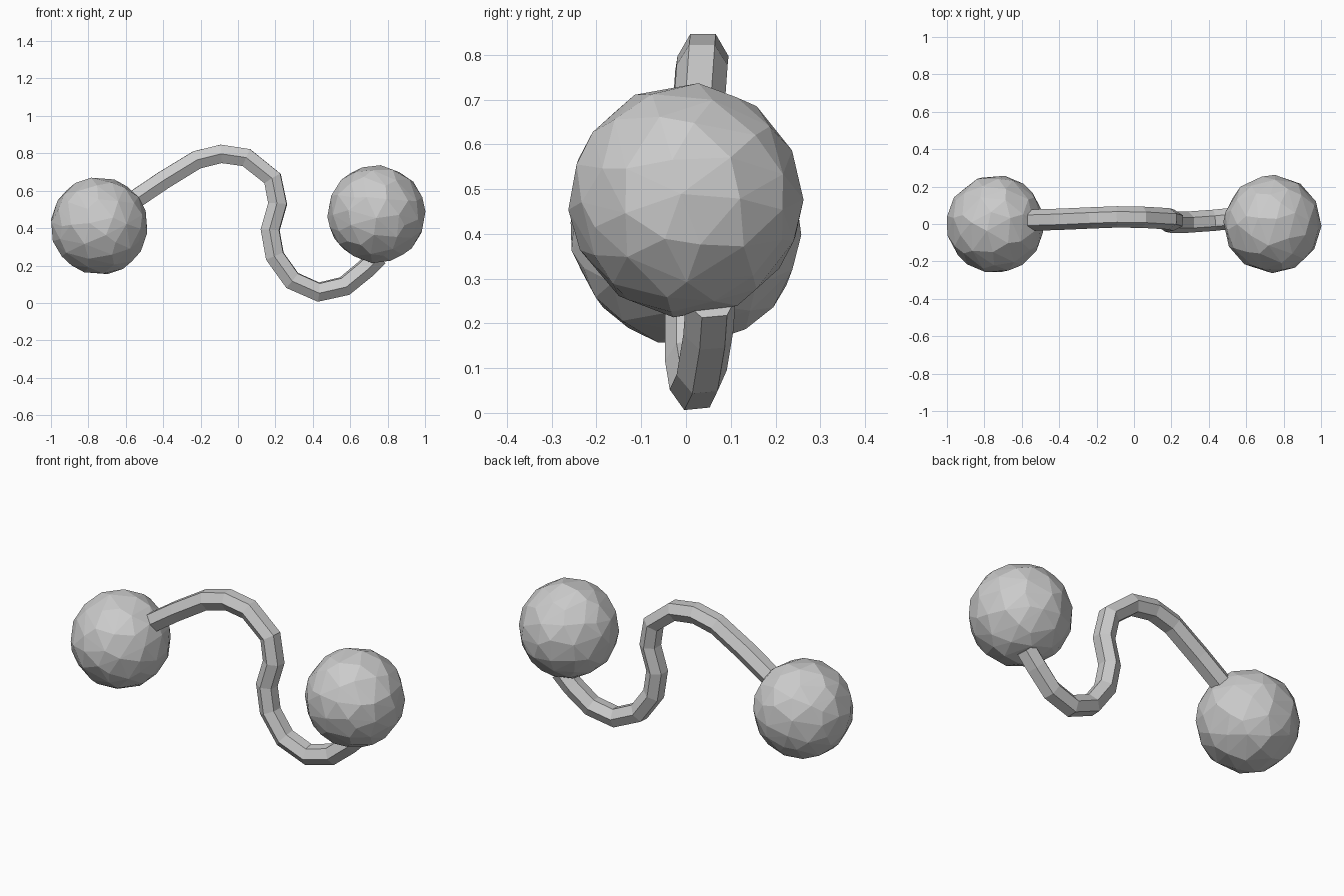
import bpy

if "Cube" in bpy.data.objects:
    bpy.data.objects.remove(bpy.data.objects["Cube"])


def ball(name, loc, radius, spin):
    # faceted ball with irregular triangles
    bpy.ops.mesh.primitive_ico_sphere_add(subdivisions=3, radius=radius,
                                          location=loc, rotation=spin)
    obj = bpy.context.object
    obj.name = name
    dec = obj.modifiers.new("facets", 'DECIMATE')
    dec.ratio = 0.5
    return obj


ball("left_ball", (-0.742, 0, 0.412), 0.26, (0.3, 0.2, 0.1))
ball("right_ball", (0.74, 0, 0.475), 0.26, (0.1, 0.5, 0.4))

# S-shaped connecting rod: path swept with a six-sided section
path = [(-0.57, 0.02, 0.54), (-0.40, 0.025, 0.655), (-0.22, 0.033, 0.765),
        (-0.09, 0.038, 0.797), (0.045, 0.036, 0.777), (0.185, 0.028, 0.665),
        (0.212, 0.02, 0.53), (0.172, 0.015, 0.39), (0.197, 0.01, 0.25),
        (0.29, 0.01, 0.12), (0.43, 0.02, 0.058), (0.57, 0.035, 0.09),
        (0.68, 0.05, 0.18), (0.75, 0.055, 0.25)]
curve = bpy.data.curves.new("connecting_rod", 'CURVE')
curve.dimensions = '3D'
curve.bevel_depth = 0.057
curve.bevel_resolution = 1
curve.use_fill_caps = True
spline = curve.splines.new('POLY')
spline.points.add(len(path) - 1)
for point, co in zip(spline.points, path):
    point.co = (*co, 1)
spline.use_smooth = False
rod = bpy.data.objects.new("connecting_rod", curve)
bpy.context.collection.objects.link(rod)
bpy.ops.object.select_all(action='DESELECT')
rod.select_set(True)
bpy.context.view_layer.objects.active = rod
bpy.ops.object.convert(target='MESH')
bpy.ops.object.shade_flat()
